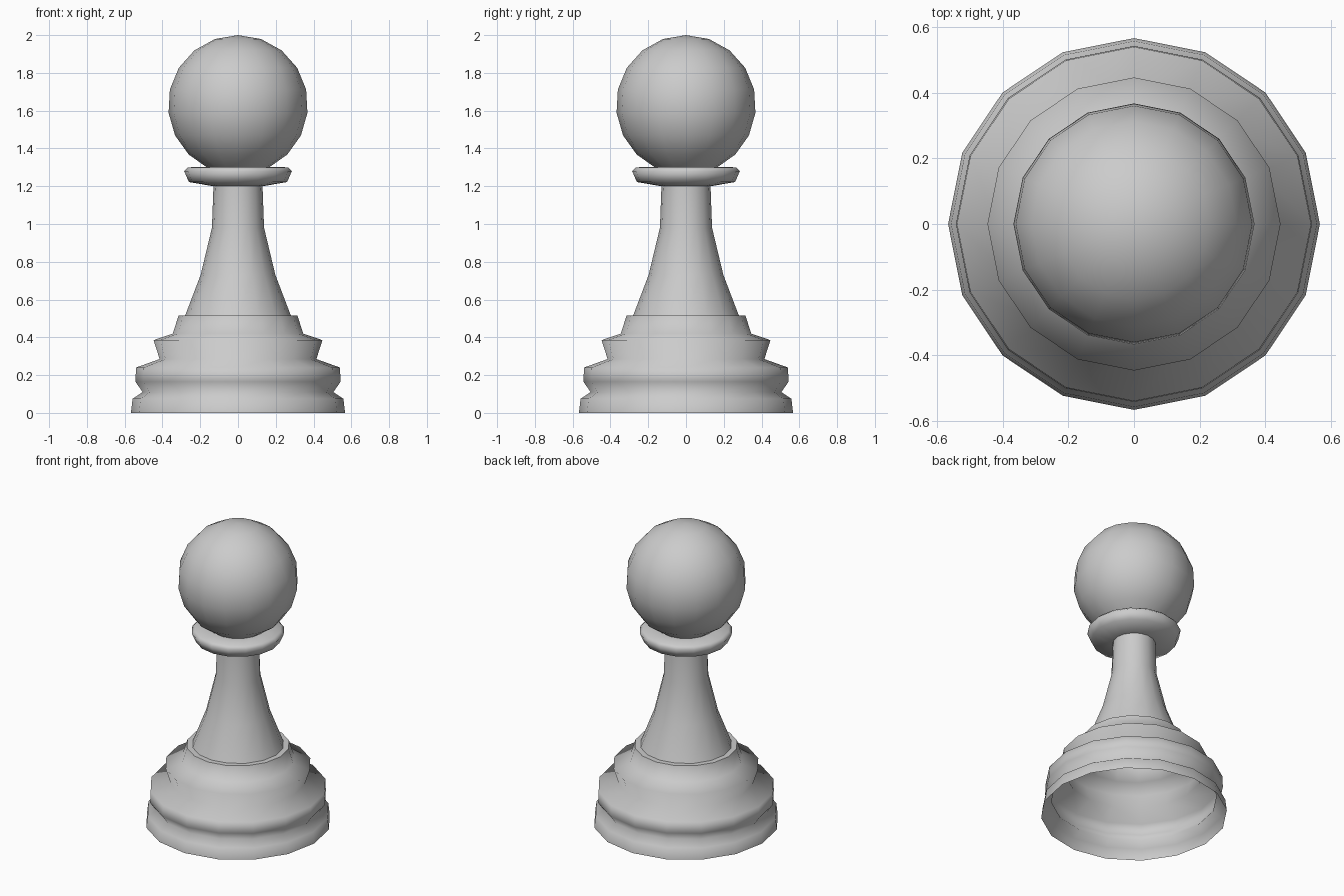
import bpy, bmesh, math

if "Cube" in bpy.data.objects:
    bpy.data.objects.remove(bpy.data.objects["Cube"])

SIDES = 16


def lathe(name, profile, sides=SIDES):
    """Revolve (radius, z) points around the z axis; radius 0 makes a pole."""
    bm = bmesh.new()
    rings = []
    for r, z in profile:
        if r < 1e-5:
            rings.append([bm.verts.new((0, 0, z))] * sides)
        else:
            rings.append([bm.verts.new((r * math.cos(math.tau * i / sides),
                                        r * math.sin(math.tau * i / sides), z))
                          for i in range(sides)])
    for low, high in zip(rings, rings[1:]):
        for i in range(sides):
            j = (i + 1) % sides
            corners = dict.fromkeys((low[i], low[j], high[j], high[i]))
            bm.faces.new(list(corners))
    for f in bm.faces:
        f.smooth = True
    mesh = bpy.data.meshes.new(name)
    bm.to_mesh(mesh)
    bm.free()
    obj = bpy.data.objects.new(name, mesh)
    bpy.context.collection.objects.link(obj)
    return obj


# Stepped base: a hollow shell, open underneath
lathe("base", [(0.567, 0.0), (0.558, 0.075), (0.505, 0.11), (0.543, 0.165),
               (0.54, 0.24), (0.415, 0.285), (0.447, 0.385), (0.345, 0.42),
               (0.315, 0.515)])
lathe("base_top", [(0.315, 0.515), (0.275, 0.515)])

# Tapered stem
lathe("stem", [(0.28, 0.515), (0.198, 0.73), (0.138, 0.98), (0.13, 1.2)])

# Collar under the head
lathe("collar", [(0.13, 1.20), (0.26, 1.222), (0.285, 1.28),
                 (0.265, 1.30), (0.16, 1.303)])

# Ball head, cut off where it meets the collar
R, CZ, STEPS = 0.37, 1.63, 8
start = -math.acos(0.16 / R)
arc = [start + (math.pi / 2 - start) * i / STEPS for i in range(STEPS + 1)]
lathe("head", [(R * math.cos(a), CZ + R * math.sin(a)) for a in arc])
